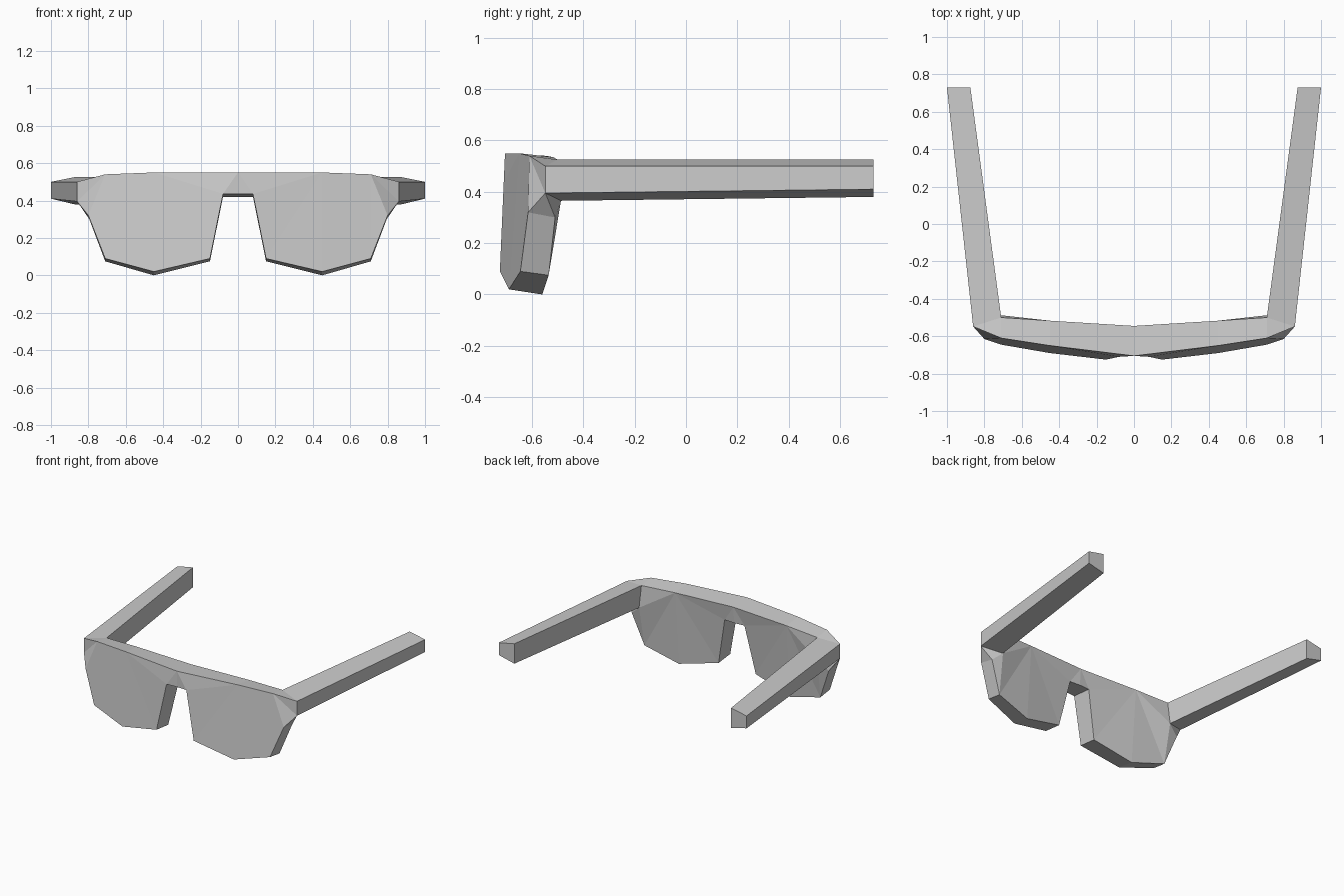
import bpy
import bmesh

if "Cube" in bpy.data.objects:
    bpy.data.objects.remove(bpy.data.objects["Cube"], do_unlink=True)

grey = bpy.data.materials.new("plain grey")
grey.use_nodes = True
grey.diffuse_color = (0.6, 0.6, 0.6, 1)
grey.node_tree.nodes["Principled BSDF"].inputs["Base Color"].default_value = (0.6, 0.6, 0.6, 1)

# Left-half corner points: upper case = front rim, lower case = back rim
points = {
    "Top0": (0, -.705, .55), "Top1": (.45, -.65, .55), "Top2": (.71, -.61, .54),
    "Nose0": (0, -.705, .435), "Nose1": (.08, -.71, .435),
    "Low1": (.15, -.725, .09), "Low2": (.45, -.69, .02), "Low3": (.71, -.645, .09),
    "Side": (.80, -.615, .32),
    "top0": (0, -.545, .54), "top1": (.45, -.517, .535), "top2": (.71, -.50, .525),
    "nose0": (0, -.555, .42), "nose1": (.08, -.56, .42),
    "low1": (.15, -.59, .075), "low2": (.45, -.56, 0), "low3": (.71, -.535, .075),
    "side": (.795, -.51, .30),
    # hinge and arm tip
    "HingeTop": (.86, -.548, .50), "HingeLow": (.86, -.548, .395),
    "hinge_low": (.72, -.487, .365),
    "TipTop": (1, .73, .50), "TipLow": (1, .73, .41),
    "tip_top": (.875, .73, .525), "tip_low": (.875, .73, .38),
}


def build(name, faces):
    """Build one half from named corners, then mirror it across x."""
    bm = bmesh.new()
    verts = {}
    for face in faces:
        for key in face.split():
            if key not in verts:
                verts[key] = bm.verts.new(points[key])
        bm.faces.new([verts[k] for k in face.split()])
    bmesh.ops.recalc_face_normals(bm, faces=bm.faces)
    mesh = bpy.data.meshes.new(name)
    bm.to_mesh(mesh)
    bm.free()
    mesh.materials.append(grey)
    obj = bpy.data.objects.new(name, mesh)
    bpy.context.collection.objects.link(obj)
    mirror = obj.modifiers.new("Mirror", "MIRROR")
    mirror.use_clip = True
    return obj


# Lens front and the matching lens back
lens = ["Top0 Nose0 Nose1", "Top0 Nose1 Top1", "Top1 Nose1 Low1",
        "Top1 Low1 Low2", "Top1 Low2 Low3"]
front = lens + ["Top1 Low3 Top2", "Top2 Low3 Side",
                "Top2 Side HingeLow", "Top2 HingeLow HingeTop"]
back = [f.lower() for f in lens] + ["top1 low3 hinge_low", "top1 hinge_low top2",
                                    "low3 side hinge_low"]
# Thick rim joining front and back
rim_path = ["Nose0", "Nose1", "Low1", "Low2", "Low3", "Side"]
rim = [f"{a} {b} {b.lower()} {a.lower()}" for a, b in zip(rim_path, rim_path[1:])]
rim += ["Top0 Top1 top1 top0", "Top1 Top2 top2 top1", "Top2 HingeTop top2",
        "HingeLow Side side", "HingeLow side hinge_low"]
build("lens_frame", front + back + rim)

# Tapered temple arms
build("temple_arms", [
    "HingeTop HingeLow TipLow TipTop", "HingeTop TipTop tip_top top2",
    "HingeLow hinge_low tip_low TipLow", "top2 tip_top tip_low hinge_low",
    "TipTop TipLow tip_low tip_top"])
